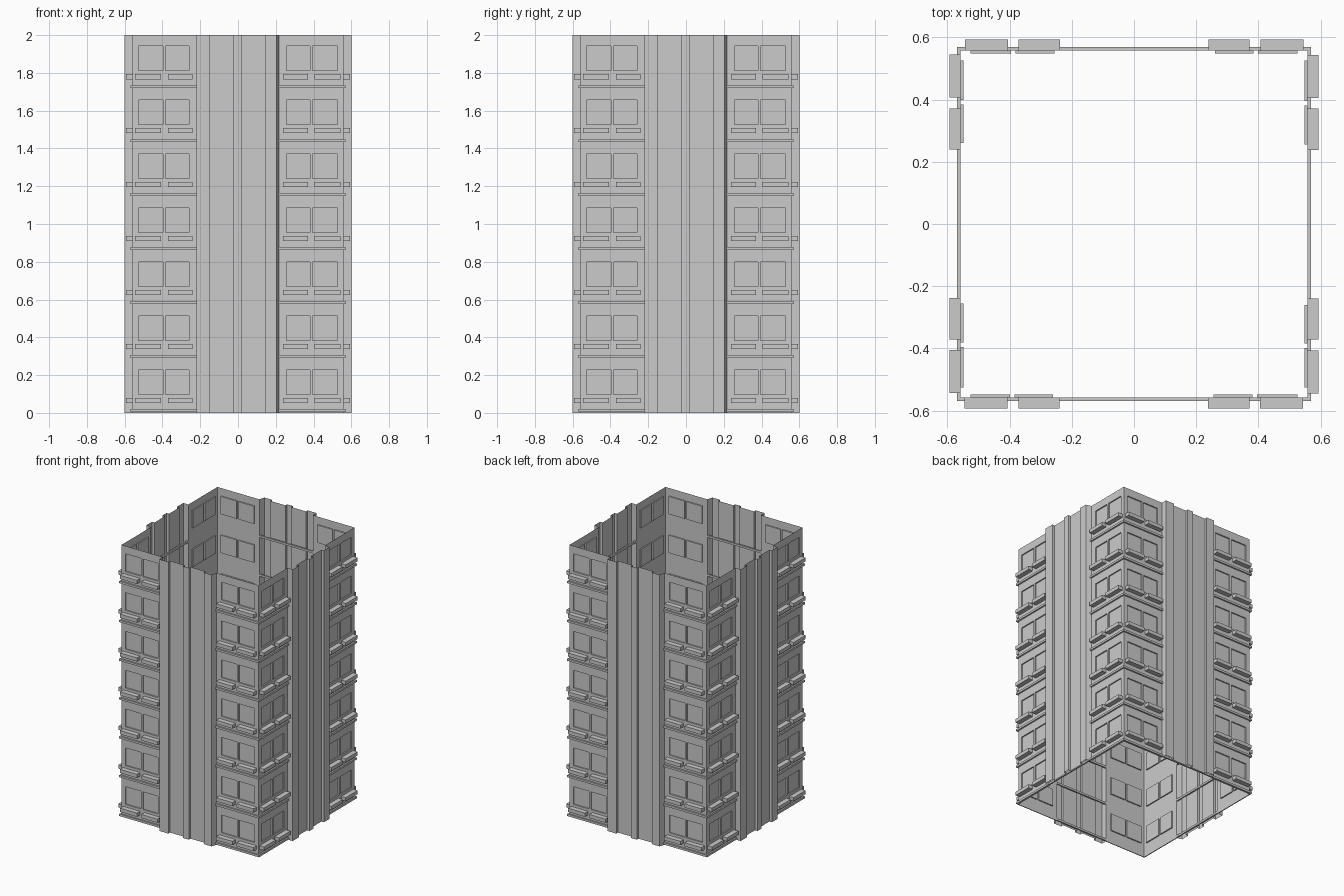
import bpy, bmesh
from math import pi
from mathutils import Matrix

if "Cube" in bpy.data.objects:
    bpy.data.objects.remove(bpy.data.objects["Cube"])

FLOORS, H = 7, 2.0
STEP = H / FLOORS
WALL, PANE, SILL, LEDGE = 0.558, 0.549, 0.594, 0.569
WIN_X = [(-0.526, -0.398), (-0.384, -0.26), (0.256, 0.381), (0.395, 0.526)]
SILL_X = [(-0.545, -0.407), (-0.371, -0.24), (0.238, 0.371), (0.405, 0.543)]


def quad(bm, *pts):
    bm.faces.new([bm.verts.new(p) for p in pts])


def box(bm, x0, x1, y0, y1, z0, z1):
    size = Matrix.Diagonal((x1 - x0, y1 - y0, z1 - z0, 1))
    mid = Matrix.Translation(((x0 + x1) / 2, (y0 + y1) / 2, (z0 + z1) / 2))
    bmesh.ops.create_cube(bm, size=1, matrix=mid @ size)


def finish(name, bm, sides=4):
    """Repeat the front side around the tower and make the object."""
    bmesh.ops.remove_doubles(bm, verts=bm.verts, dist=1e-5)
    src = bm.verts[:] + bm.edges[:] + bm.faces[:]
    for i in range(1, sides):
        geo = bmesh.ops.duplicate(bm, geom=src)["geom"]
        vs = [g for g in geo if isinstance(g, bmesh.types.BMVert)]
        bmesh.ops.rotate(bm, verts=vs, cent=(0, 0, 0), matrix=Matrix.Rotation(i * pi / 2, 3, 'Z'))
    me = bpy.data.meshes.new(name)
    bm.to_mesh(me)
    bm.free()
    bpy.context.collection.objects.link(bpy.data.objects.new(name, me))


# Wall sheets beside the pilasters, with recessed windows
bm = bmesh.new()
for edges, wins in (([-WALL, *WIN_X[0], *WIN_X[1], -0.22], WIN_X[:2]),
                    ([0.217, *WIN_X[2], *WIN_X[3], WALL], WIN_X[2:])):
    for f in range(FLOORS):
        zs = [f * STEP, f * STEP + 0.098, f * STEP + 0.228, (f + 1) * STEP]
        for x0, x1 in zip(edges, edges[1:]):
            for k in range(3):
                z0, z1 = zs[k], zs[k + 1]
                window = k == 1 and (x0, x1) in wins
                y = -PANE if window else -WALL
                quad(bm, (x0, y, z0), (x1, y, z0), (x1, y, z1), (x0, y, z1))
                if window:
                    ring = [(x0, z0), (x1, z0), (x1, z1), (x0, z1)]
                    for (ax, az), (bx, bz) in zip(ring, ring[1:] + ring[:1]):
                        quad(bm, (ax, -WALL, az), (bx, -WALL, bz), (bx, -PANE, bz), (ax, -PANE, az))
finish("windowed_walls", bm)

# Stepped pilaster sheet in the middle of each side
OUT, IN = 0.6, 0.58
profile = [(-0.22, WALL), (-0.22, OUT), (-0.148, OUT), (-0.148, IN), (-0.027, IN), (-0.027, OUT),
           (0.02, OUT), (0.02, IN), (0.142, IN), (0.142, OUT), (0.205, OUT), (0.217, WALL)]
bm = bmesh.new()
for (ax, ad), (bx, bd) in zip(profile, profile[1:]):
    quad(bm, (ax, -ad, 0), (bx, -bd, 0), (bx, -bd, H), (ax, -ad, H))
finish("pilasters", bm)

# Window sills
bm = bmesh.new()
for f in range(FLOORS):
    for x0, x1 in SILL_X:
        box(bm, x0, x1, -SILL, -WALL, f * STEP + 0.052, f * STEP + 0.079)
finish("window_sills", bm)

# Floor ledges, running all round behind the pilasters
bm = bmesh.new()
for f in range(FLOORS):
    box(bm, -LEDGE, WALL, -LEDGE, -WALL, f * STEP + 0.005, f * STEP + 0.02)
finish("floor_ledges", bm)
